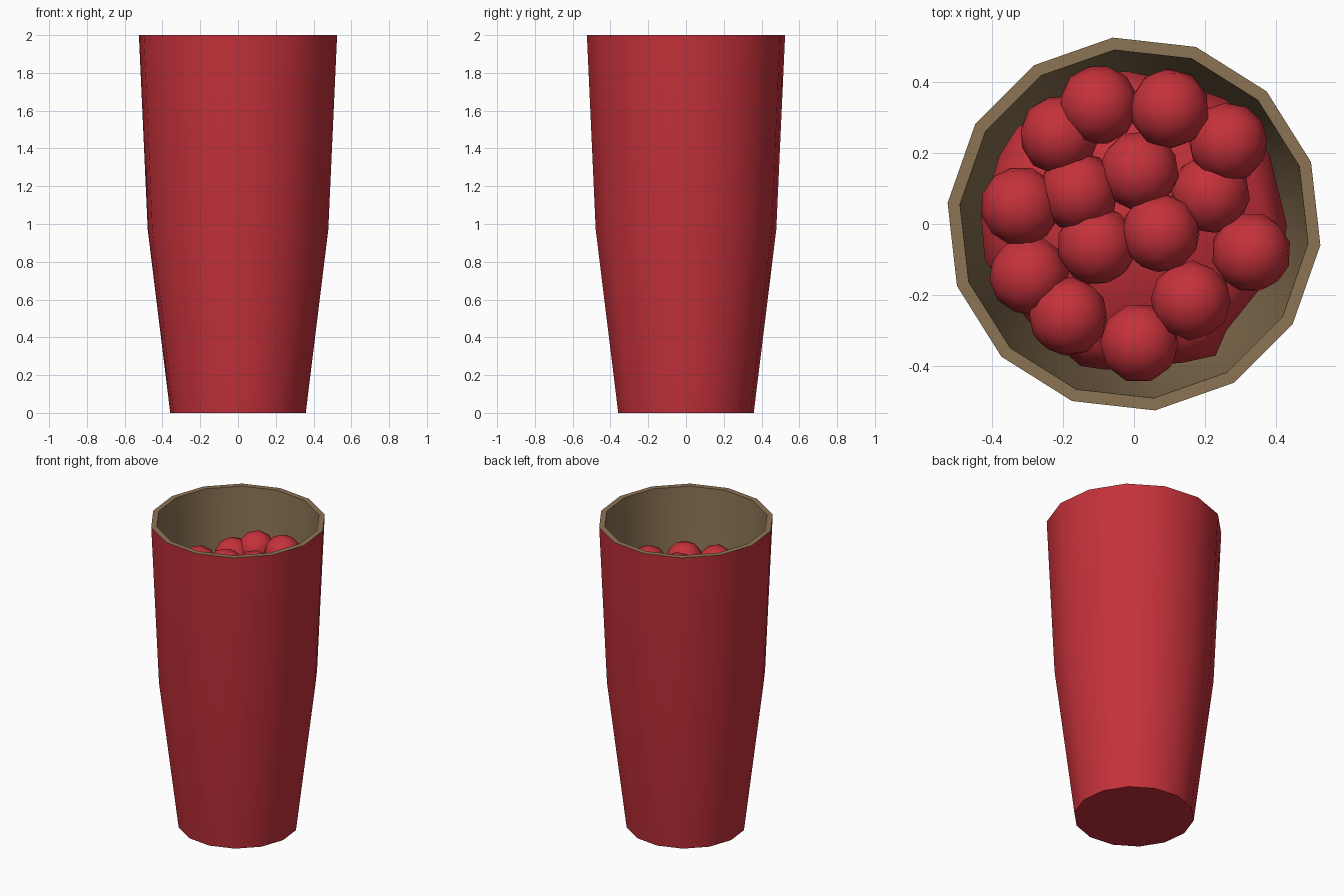
import bpy, bmesh, math, random
from mathutils import Matrix, Vector

if "Cube" in bpy.data.objects:
    bpy.data.objects.remove(bpy.data.objects["Cube"])

random.seed(4)


def material(name, rgb):
    m = bpy.data.materials.new(name)
    m.diffuse_color = (*rgb, 1)
    m.use_nodes = True
    m.node_tree.nodes["Principled BSDF"].inputs["Base Color"].default_value = m.diffuse_color
    return m


red = material("red", (0.56, 0.031, 0.043))
tan = material("tan", (0.262, 0.175, 0.088))


def finish(name, bm, mats, angle):
    bmesh.ops.recalc_face_normals(bm, faces=bm.faces)
    me = bpy.data.meshes.new(name)
    bm.to_mesh(me)
    bm.free()
    for m in mats:
        me.materials.append(m)
    ob = bpy.data.objects.new(name, me)
    bpy.context.collection.objects.link(ob)
    bpy.ops.object.select_all(action='DESELECT')
    bpy.context.view_layer.objects.active = ob
    ob.select_set(True)
    bpy.ops.object.shade_smooth_by_angle(angle=math.radians(angle))
    return ob


# Cup: 14-sided profile, red outside, tan rim and inside
SIDES = 14
profile = [(0.361, 0), (0.481, 0.97), (0.528, 2.0), (0.493, 2.0), (0.446, 0.97), (0.33, 0.05)]
bm = bmesh.new()
rings = []
for r, z in profile:
    ring = []
    for i in range(SIDES):
        a = 2 * math.pi * (i - 0.25) / SIDES
        ring.append(bm.verts.new((r * math.cos(a), r * math.sin(a), z)))
    rings.append(ring)
for k in range(len(rings) - 1):
    for i in range(SIDES):
        j = (i + 1) % SIDES
        f = bm.faces.new((rings[k][i], rings[k][j], rings[k + 1][j], rings[k + 1][i]))
        f.material_index = 0 if k < 2 else 1
bm.faces.new(rings[0])
bm.faces.new(rings[-1]).material_index = 1
finish("cup", bm, [red, tan], 40)

# Filling: lumpy red mass beneath the balls
outline = [(.43, .0), (.42, -.1), (.26, -.3), (.23, -.37), (.14, -.39), (-.08, -.41), (-.15, -.4),
           (-.3, -.27), (-.42, -.1), (-.43, .02), (-.38, .19), (-.33, .27), (-.2, .36), (-.14, .42),
           (-.02, .43), (.12, .40), (.26, .35), (.38, .2)]
bm = bmesh.new()
levels = []
for s, z in ((0.95, 1.1), (1.0, 1.45), (0.86, 1.55)):
    levels.append([bm.verts.new((x * s, y * s, z)) for x, y in outline])
n = len(outline)
for lo, hi in zip(levels, levels[1:]):
    for i in range(n):
        j = (i + 1) % n
        bm.faces.new((lo[i], lo[j], hi[j], hi[i]))
bm.faces.new(levels[0])
peak = bm.verts.new((0, 0, 1.57))
for i in range(n):
    bm.faces.new((levels[2][i], levels[2][(i + 1) % n], peak))
finish("filling", bm, [red], 60)

# Balls heaped in the cup
balls = [(-.1, .335, 1.66), (.1, .325, 1.69), (-.21, .25, 1.62), (-.32, .05, 1.61),
         (-.155, .09, 1.62), (.015, .15, 1.63), (.015, -.335, 1.59), (.16, -.215, 1.62),
         (.33, -.08, 1.60), (.075, -.025, 1.64), (-.105, -.06, 1.61), (.215, .085, 1.6),
         (.265, .23, 1.64), (-.185, -.26, 1.60), (-.295, -.145, 1.58)]
bm = bmesh.new()
for p in balls:
    ax = Vector((random.uniform(-1, 1), random.uniform(-1, 1), random.uniform(-1, 1))).normalized()
    mat = Matrix.Translation(p) @ Matrix.Rotation(random.uniform(0, 6), 4, ax)
    bmesh.ops.create_icosphere(bm, subdivisions=2, radius=0.113, matrix=mat)
finish("balls", bm, [red], 60)
